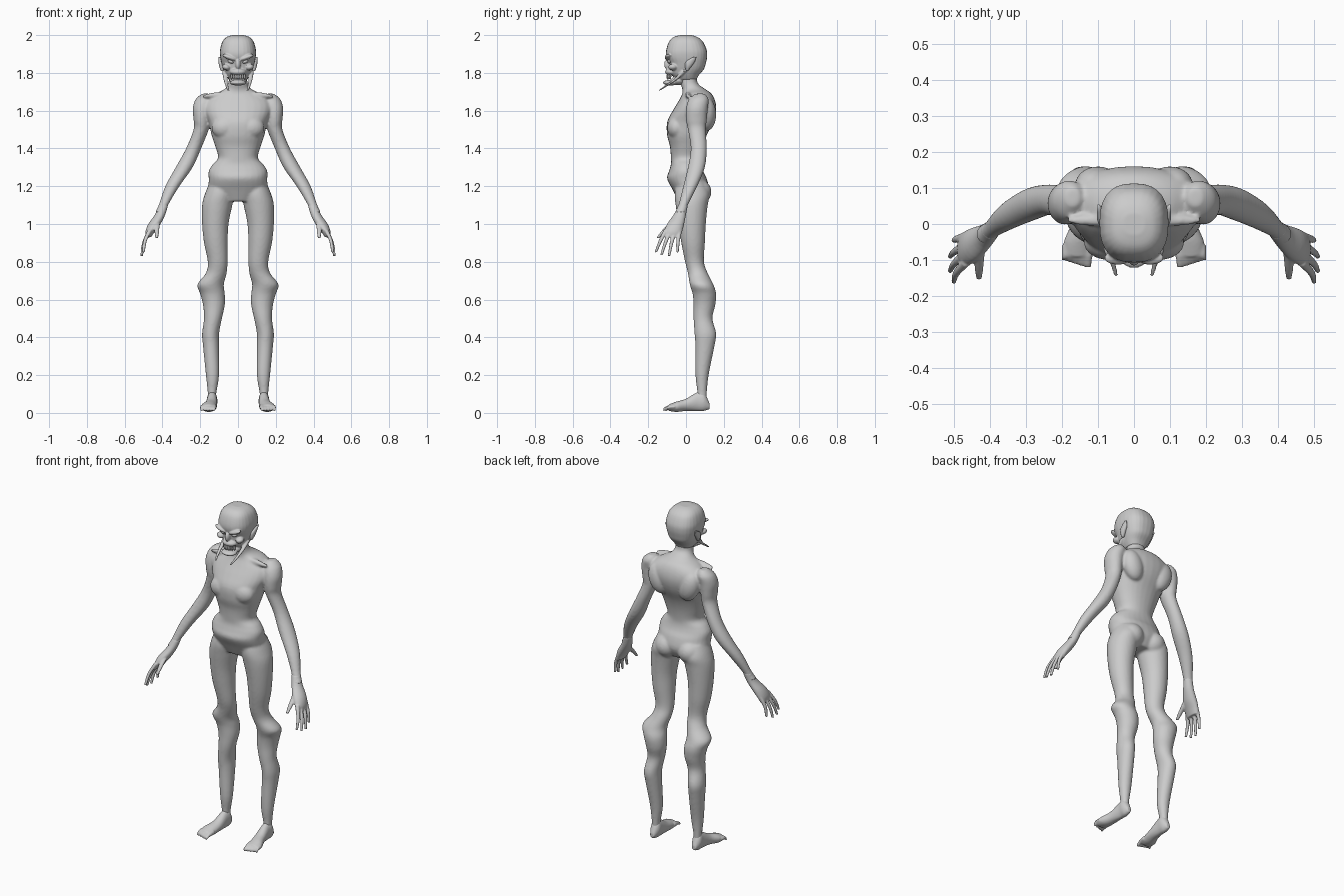
import bpy, bmesh, math
from mathutils import Matrix, Vector

UNIT = 0.01      # all part sizes below are in hundredths
BOTH = (1, -1)   # the model's left side, then its right side

cube = bpy.data.objects.get("Cube")
if cube:
    bpy.data.objects.remove(cube, do_unlink=True)

skin = bpy.data.materials.new("grey skin")
skin.use_nodes = True
grey = (0.6, 0.6, 0.6, 1)
skin.diffuse_color = grey
skin.node_tree.nodes["Principled BSDF"].inputs["Base Color"].default_value = grey


def refine(rings, steps=4):
    """Smoothly interpolate tuples with a Catmull-Rom curve."""
    pts = [rings[0]] + list(rings) + [rings[-1]]
    out = []
    for a, b, c, d in zip(pts, pts[1:], pts[2:], pts[3:]):
        for i in range(steps):
            t = i / steps
            out.append([q + t / 2 * (r - p + t * (2 * p - 5 * q + 4 * r - s
                        + t * (3 * (q - r) + s - p)))
                        for p, q, r, s in zip(a, b, c, d)])
    return out + [list(rings[-1])]


def loft(bm, rings, sides=BOTH, along_y=False, power=2.0, segments=28):
    """Skin rounded sections (x min, x max, depth min, depth max, position)."""
    for side in sides:
        loops = []
        for x0, x1, d0, d1, h in refine(rings):
            loop = []
            for k in range(segments):
                a = math.tau * k / segments
                c, s = math.cos(a), math.sin(a)
                c = math.copysign(abs(c) ** (2 / power), c)
                s = math.copysign(abs(s) ** (2 / power), s)
                x = side * ((x0 + x1) / 2 + c * (x1 - x0) / 2)
                d = (d0 + d1) / 2 + s * (d1 - d0) / 2
                co = (x, h, d) if along_y else (x, d, h)
                loop.append(bm.verts.new(Vector(co) * UNIT))
            loops.append(loop)
        for lo, hi in zip(loops, loops[1:]):
            for k in range(segments):
                n = (k + 1) % segments
                bm.faces.new((lo[k], lo[n], hi[n], hi[k]))
        bm.faces.new(loops[0])
        bm.faces.new(loops[-1])


def centred(rings):
    """Turn (half width, y min, y max, z) into full sections about x = 0."""
    return [(-w, w, y0, y1, z) for w, y0, y1, z in rings]


def digit(bm, points, r0, r1, along_y=False):
    """Tapering finger, toe or tusk through the given points."""
    rings = []
    for i, (x, y, z) in enumerate(points):
        r = r0 + (r1 - r0) * i / (len(points) - 1)
        d, h = (z, y) if along_y else (y, z)
        rings.append((x - r, x + r, d - r, d + r, h))
    loft(bm, rings, along_y=along_y, segments=12)


def blob(bm, centre, size, tilt=0.0, sides=BOTH):
    """Ellipsoid muscle or feature, tilted about the y axis."""
    for side in sides:
        x, y, z = centre
        m = (Matrix.Translation(Vector((side * x, y, z)) * UNIT)
             @ Matrix.Rotation(side * tilt, 4, "Y")
             @ Matrix.Diagonal((*(Vector(size) * UNIT), 1)))
        bmesh.ops.create_uvsphere(bm, u_segments=24, v_segments=14,
                                  radius=1, matrix=m)


def finish(name, bm, voxel=0.0, smooth=0):
    """Make the object and fuse its overlapping volumes."""
    bmesh.ops.recalc_face_normals(bm, faces=bm.faces)
    for f in bm.faces:
        f.smooth = True
    mesh = bpy.data.meshes.new(name)
    bm.to_mesh(mesh)
    bm.free()
    mesh.materials.append(skin)
    obj = bpy.data.objects.new(name, mesh)
    bpy.context.scene.collection.objects.link(obj)
    if voxel:
        fuse = obj.modifiers.new("fuse", "REMESH")
        fuse.mode = "VOXEL"
        fuse.voxel_size = voxel
        fuse.use_smooth_shade = True
        soften = obj.modifiers.new("soften", "SMOOTH")
        soften.factor = 0.5
        soften.iterations = smooth


# Torso: pelvis, narrow waist, ribcage, sloping shoulders and neck
body = bmesh.new()
loft(body, centred([
    (9, -4, 9, 112), (15, -7, 12, 118), (15.5, -10, 11, 124),
    (15.5, -9, 9, 128), (13.5, -8, 8, 131.5), (10.5, -8, 8, 135),
    (12, -8.5, 9, 141), (14, -10, 11, 147), (15.5, -10, 14.5, 154),
    (18, -7, 16, 160), (17.5, -4, 15.5, 165), (12, -2, 13.5, 169),
    (7, -2, 10, 171.5), (5, -3, 6, 175), (5, -3, 6, 182)]),
    sides=(1,), power=2.2)
blob(body, (7, -5, 151), (7, 5, 6))               # chest muscles
blob(body, (10, 11, 158), (6, 5, 9), 0.3)         # shoulder blades
blob(body, (7.5, 6, 117), (7, 7.5, 7))            # buttocks
blob(body, (10, 1, 168.5), (9, 1.6, 1.4), 0.1)    # collar bones

# Legs: thigh, out-turned knee, calf and ankle
loft(body, [
    (3, 15, -5, 10, 122), (2, 17.5, -6, 12.5, 116), (3, 19, -5.5, 11.5, 110),
    (5, 19, -4, 10.5, 100), (5.5, 18, -2.5, 10, 90), (5.5, 16, -0.5, 9.5, 80),
    (6, 17, 1, 11.5, 74), (7.5, 21.5, 2, 14.5, 68), (7, 20, 3.5, 16, 63),
    (7, 18.5, 4, 15.5, 57), (8.5, 18, 4, 14, 50), (10, 19, 4.5, 16, 42),
    (10, 18.5, 5, 15, 35), (10, 17, 5, 12, 20), (11.5, 16, 6, 11, 10),
    (11.5, 16, 5, 11, 4)])

# Arms: shoulder cap to wrist
loft(body, [
    (15, 19, 5, 10, 169), (13, 22.5, 1.5, 12, 166), (14, 24, 0, 11.5, 161),
    (15, 23.5, 0, 11, 155), (15.5, 23.5, 1, 10.5, 150),
    (19.5, 27.5, 2.5, 11, 140), (24, 33, 1, 10, 130),
    (31, 38.5, -1.5, 6, 120), (37, 42, -4, 1, 110), (38.5, 44, -6, 0, 106)])
finish("body", body, 0.007, 5)

# Hands: palm, four spread fingers and a thumb
hands = bmesh.new()
loft(hands, [
    (37, 42, -4, 1, 110), (38.5, 44, -6.5, 0, 105), (41, 47.5, -10, -1, 100),
    (44, 49, -11.5, -2, 96), (46, 49, -11, -3, 93)])
tips = [(50, -16, 85), (51, -13, 83.5), (51, -9, 83), (50, -4.5, 85)]
for i, tip in enumerate(tips):
    root = Vector((46.5, -10.5 + 2.4 * i, 97))
    middle = root.lerp(Vector(tip), 0.5) + Vector((1, -0.3, 0))
    digit(hands, [root, middle, tip], 1.3, 0.7)
digit(hands, [(43, -7, 101), (43, -12, 96), (43, -15, 92.5)], 1.7, 0.8)
finish("hands", hands, 0.004, 2)

# Feet: heel, arch and ball, then five toes
feet = bmesh.new()
loft(feet, [
    (12.5, 15, 2, 5, 12.5), (11, 16.5, 1, 11, 9.5), (11, 16.5, 1, 11, 6),
    (11, 17.5, 1, 7.5, 0), (11.5, 19.5, 0.5, 6, -5),
    (12, 19.5, 1, 4.5, -9)], along_y=True)
for i in range(5):
    x = 12.6 + 1.6 * i
    digit(feet, [(x, -6, 3.2), (x + 0.1, -9, 3), (x + 0.2, -12 + i / 2, 1.8)],
          1.5 - i / 9, 0.9, along_y=True)
finish("feet", feet, 0.005, 3)

# Head: tall skull, brow, nose, cheeks and muzzle
head = bmesh.new()
loft(head, centred([
    (3, -3, 3, 200), (6, -6.5, 6, 199), (8.3, -9, 9, 196.5),
    (9.5, -10.5, 11, 192), (9.4, -10.5, 11.2, 188.5),
    (8.7, -9, 10.5, 185), (7.8, -8.5, 9.5, 182), (6.5, -7.5, 7, 179),
    (5, -5, 5.5, 176.5)]), sides=(1,), power=2.5)
blob(head, (4.5, -9.4, 188.2), (4, 1.9, 1.2), -0.35)
blob(head, (6.2, -7, 183), (2.2, 2.5, 1.6), -0.3)
blob(head, (0, -9.6, 184.5), (1.4, 2, 2.8), sides=(1,))
blob(head, (0, -7.5, 180.5), (4.4, 3.6, 2), sides=(1,))

# Lower jaw with two long forward-curving tusks
blob(head, (0, -8.2, 174.8), (4.4, 4, 1.5), sides=(1,))
blob(head, (0, -4, 176), (4.5, 4, 2.5), sides=(1,))
digit(head, [(7, -1, 181), (6.6, -5, 177), (6, -10, 173.5),
             (5, -14, 170.8)], 1.5, 0.6)
finish("head", head, 0.004, 2)

# Pointed ears
ears = bmesh.new()
loft(ears, [(7.5, 9, 0, 1, 181), (7.5, 10, -0.5, 3, 183.5),
            (8, 10.3, 0, 4.7, 186), (9.5, 10.3, 4, 5.5, 188.5)])
finish("ears", ears)

# Eyes and the row of bared teeth
eyes = bmesh.new()
blob(eyes, (3.8, -8.6, 186), (1.6, 1.2, 0.9), -0.35)
finish("eyes", eyes)
teeth = bmesh.new()
for i in range(4):
    blob(teeth, (0.5 + i, -9.8 + i * i / 6, 178), (0.55, 0.5, 1.5))
finish("teeth", teeth)
